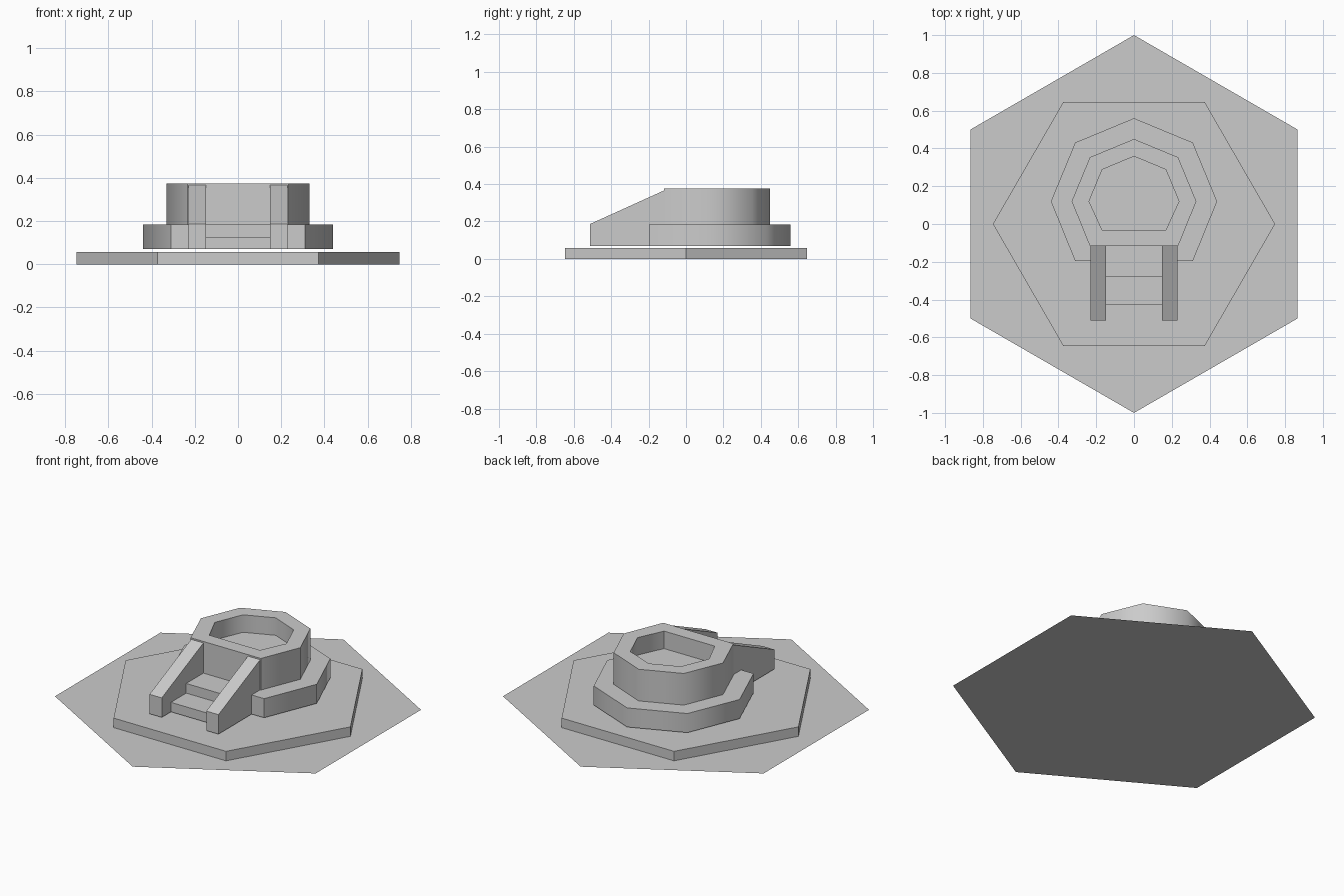
import bpy, bmesh
from math import sin, cos, pi, radians

if "Cube" in bpy.data.objects:
    bpy.data.objects.remove(bpy.data.objects["Cube"])

CY = 0.12  # centre of the round tiers


def finish(bm, name):
    bmesh.ops.recalc_face_normals(bm, faces=bm.faces[:])
    me = bpy.data.meshes.new(name)
    bm.to_mesh(me)
    bm.free()
    ob = bpy.data.objects.new(name, me)
    bpy.context.collection.objects.link(ob)
    return ob


def hexagon(r, start):
    return [(r * cos(start + i * pi / 3), r * sin(start + i * pi / 3)) for i in range(6)]


def cut_octagon(r, front):
    """Octagon with its front corner flattened away at y = front."""
    pts = []
    for i in range(8):
        if i == 4:
            continue
        a = i * pi / 4
        y = front if i in (3, 5) and front > CY - 0.75 * r else CY + r * cos(a)
        pts.append((r * sin(a), y))
    return pts


def loft(name, loops, cap_bottom=True, smooth=False):
    """Bridge equal-sized outlines given as (points, z), then cap the ends."""
    bm = bmesh.new()
    rings = [[bm.verts.new((x, y, z)) for x, y in pts] for pts, z in loops]
    for a, b in zip(rings, rings[1:]):
        for i in range(len(a)):
            j = (i + 1) % len(a)
            bm.faces.new((a[i], a[j], b[j], b[i]))
    if cap_bottom:
        bm.faces.new(rings[0][::-1])
    bm.faces.new(rings[-1])
    ob = finish(bm, name)
    if smooth:
        bpy.ops.object.select_all(action='DESELECT')
        ob.select_set(True)
        bpy.context.view_layer.objects.active = ob
        bpy.ops.object.shade_smooth_by_angle(angle=radians(50))
    return ob


def side_profile(name, pts, x0, x1):
    """Extrude a (y, z) profile from x0 to x1."""
    bm = bmesh.new()
    face = bm.faces.new([bm.verts.new((x0, y, z)) for y, z in pts])
    new = bmesh.ops.extrude_face_region(bm, geom=[face])['geom']
    bmesh.ops.translate(bm, vec=(x1 - x0, 0, 0),
                        verts=[v for v in new if isinstance(v, bmesh.types.BMVert)])
    return finish(bm, name)


# thin ground tile
bm = bmesh.new()
bm.faces.new([bm.verts.new((x, y, 0)) for x, y in hexagon(1.0, pi / 2)][::-1])
finish(bm, "ground_tile")

# raised hexagonal slab
slab = hexagon(0.747, 0)
loft("slab", [(slab, 0.0), (slab, 0.057)], cap_bottom=False)

# lower tier, its front corner cut off behind the stairs
lower = cut_octagon(0.44, -0.197)
loft("lower_tier", [(lower, 0.07), (lower, 0.185)], smooth=True)

# upper tier with sunken basin
outer = cut_octagon(0.33, -0.117)
inner = cut_octagon(0.238, -0.032)
loft("upper_tier", [(outer, 0.185), (outer, 0.375), (inner, 0.375), (inner, 0.27)],
     smooth=True)

# stairs
side_profile("stairs", [(-0.12, 0.07), (-0.425, 0.07), (-0.425, 0.127),
                        (-0.28, 0.127), (-0.28, 0.185), (-0.12, 0.185)], -0.148, 0.148)

# sloping side rails
for side, s in (("left", -1), ("right", 1)):
    side_profile(side + "_rail", [(-0.117, 0.07), (-0.512, 0.07), (-0.512, 0.187),
                                  (-0.117, 0.366)], s * 0.148, s * 0.229)
